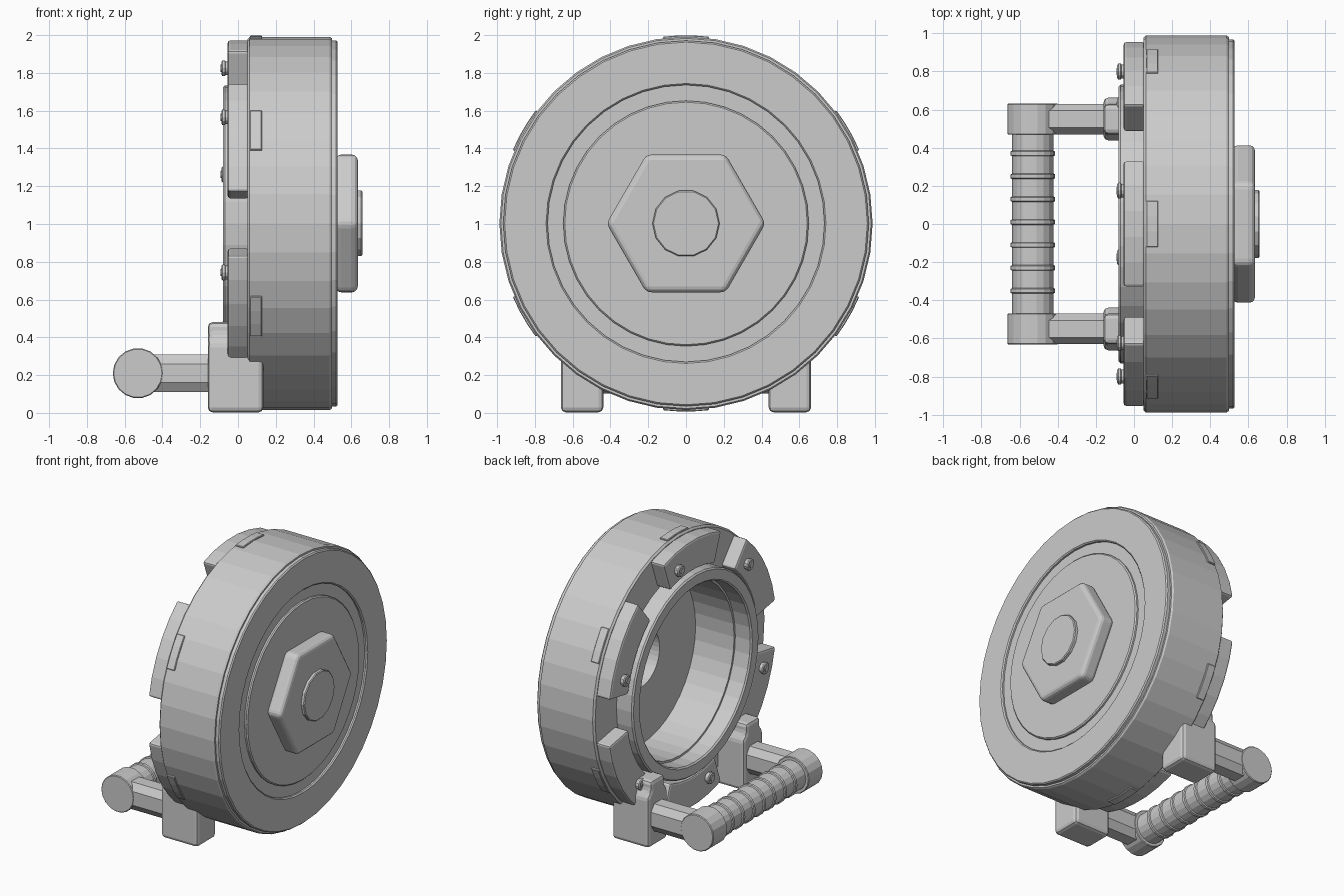
import bpy, bmesh
from math import sin, cos, pi, radians
from mathutils import Vector

if "Cube" in bpy.data.objects:
    bpy.data.objects.remove(bpy.data.objects["Cube"])

CZ = 1.003  # height of the wheel axis


def finish(name, bm, bevel=0.0, segs=2, limit=35):
    bmesh.ops.remove_doubles(bm, verts=bm.verts, dist=1e-5)
    bmesh.ops.recalc_face_normals(bm, faces=bm.faces)
    me = bpy.data.meshes.new(name)
    bm.to_mesh(me)
    bm.free()
    ob = bpy.data.objects.new(name, me)
    bpy.context.collection.objects.link(ob)
    if bevel:
        m = ob.modifiers.new("bevel", 'BEVEL')
        m.width, m.segments = bevel, segs
        m.limit_method, m.angle_limit = 'ANGLE', radians(limit)
    return ob


def lathe(name, profile, n, centre=(0, 0, CZ), axis='X', phase=0.0, **kw):
    """Turn (radius, height) points around an x or y axis through centre."""
    bm = bmesh.new()
    c = Vector(centre)
    rings = []
    for r, h in profile:
        ring = []
        for i in range(1 if r == 0 else n):
            a = phase + 2 * pi * i / n
            u, v = r * cos(a), r * sin(a)
            p = (h, u, v) if axis == 'X' else (u, h, v)
            ring.append(bm.verts.new(c + Vector(p)))
        rings.append(ring)
    for A, B in zip(rings, rings[1:]):
        for i in range(n):
            j = (i + 1) % n
            if len(A) == 1:
                bm.faces.new((A[0], B[i], B[j]))
            elif len(B) == 1:
                bm.faces.new((A[i], A[j], B[0]))
            else:
                bm.faces.new((A[i], A[j], B[j], B[i]))
    return finish(name, bm, **kw)


def prism(name, pts, x0, x1, **kw):
    """Extrude a closed (y, z) outline from x0 to x1."""
    bm = bmesh.new()
    f = bm.faces.new([bm.verts.new((x0, y, z)) for y, z in pts])
    new = bmesh.ops.extrude_face_region(bm, geom=[f])['geom']
    bmesh.ops.translate(bm, vec=(x1 - x0, 0, 0),
                        verts=[g for g in new if isinstance(g, bmesh.types.BMVert)])
    return finish(name, bm, **kw)


def arc_block(name, mid, half, r0, r1, x0, x1, n, **kw):
    """Curved block around the wheel axis, centred on angle mid (degrees)."""
    angles = [radians(mid - half + 2 * half * i / n) for i in range(n + 1)]
    pts = [(r1 * cos(a), CZ + r1 * sin(a)) for a in angles]
    pts += [(r0 * cos(a), CZ + r0 * sin(a)) for a in reversed(angles)]
    return prism(name, pts, x0, x1, **kw)


# Hollow drum with open collar at the back and a grooved front face
lathe("drum", [
    (0, .515), (.21, .515), (.21, .36), (.625, .36), (.625, .05), (.64, .05),
    (.64, -.07), (.65, -.08), (.72, -.08), (.73, -.07), (.73, .05),
    (.975, .05), (.988, .062), (.988, .485), (.98, .497), (.968, .497),
    (.968, .52), (.96, .528), (.741, .528), (.733, .52), (.733, .508),
    (.65, .508), (.65, .52), (.642, .528), (0, .528)], 40)

# Front hub and its button
lathe("hex_hub", [(0, .515), (.421, .515), (.421, .634), (0, .634)], 6,
      bevel=.03, segs=3)
lathe("hub_button", [(0, .62), (.178, .62), (.178, .652), (.172, .658), (0, .658)],
      14)

# Six rim clamps with bolts, and six raised pads on the drum wall
for k in range(6):
    mid = 30 + 60 * k
    arc_block(f"rim_clamp_{k}", mid, 20, .75, .972, -.055, .06, 5, bevel=.015)
    arc_block(f"wall_pad_{k}", mid, 7, .95, .996, .063, .127, 3, bevel=.004, segs=1)

    a = radians(mid - 12)
    lathe(f"clamp_bolt_{k}", [(0, -.05), (.036, -.05), (.036, -.066), (.042, -.07),
                              (.042, -.082), (.034, -.088), (.02, -.088),
                              (.018, -.093), (0, -.093)], 12,
          centre=(0, .84 * cos(a), CZ + .84 * sin(a)))

# Feet, arms and grip ends on both sides
for s, side in ((1, "left"), (-1, "right")):
    c = .55 * s
    foot = [(-.112, .003), (.112, .003), (.112, .37), (.08, .41), (.08, .48),
            (-.08, .48), (-.08, .41), (-.112, .37)]
    prism(f"foot_{side}", [(c + y, z) for y, z in foot], -.16, .134, bevel=.025)
    arm = [(-.045, .11), (.045, .11), (.08, .16), (.08, .26),
           (.045, .31), (-.045, .31), (-.08, .26), (-.08, .16)]
    prism(f"arm_{side}", [(c + y, z) for y, z in arm], -.53, -.10)
    lathe(f"grip_end_{side}", [(0, -.082), (.128, -.082), (.133, -.077), (.133, .077),
                               (.128, .082), (0, .082)], 18,
          centre=(-.53, c, .21), axis='Y')

# Ribbed grip bar
bar = [(0, -.48), (.109, -.48)]
for k in range(7):
    y = -.35 + .12 * k
    bar += [(.109, y - .014), (.117, y - .010), (.117, y + .010), (.109, y + .014)]
bar += [(.109, .48), (0, .48)]
lathe("grip_bar", bar, 18, centre=(-.53, 0, .21), axis='Y')
